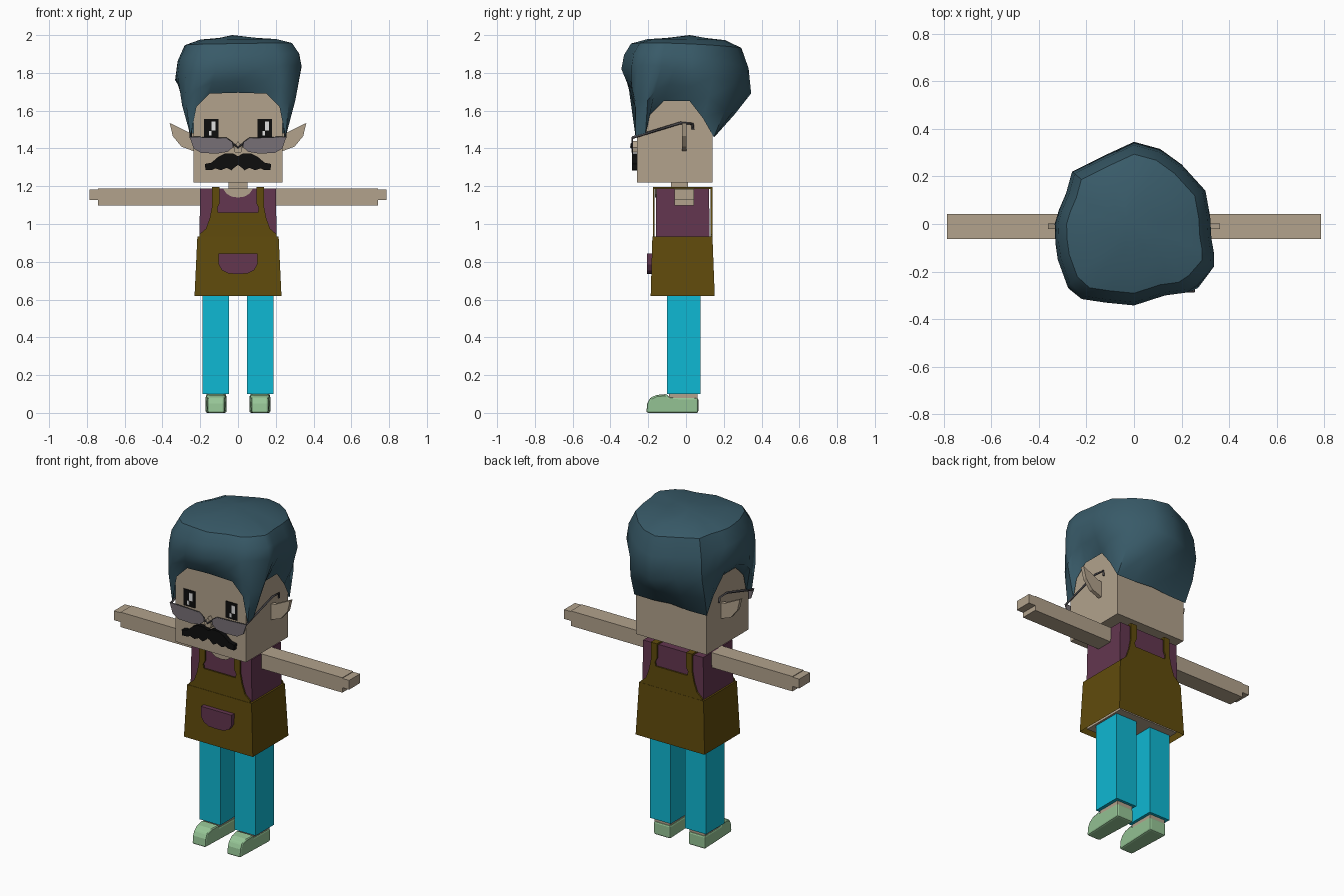
import bpy, bmesh
from mathutils import Vector

cube = bpy.data.objects.get("Cube")
if cube:
    bpy.data.objects.remove(cube, do_unlink=True)


def material(name, *rgb):
    lin = [(c / 255 / 12.92) if c < 11 else ((c / 255 + 0.055) / 1.055) ** 2.4 for c in rgb]
    m = bpy.data.materials.new(name)
    m.use_nodes = True
    m.diffuse_color = (*lin, 1)
    m.node_tree.nodes["Principled BSDF"].inputs["Base Color"].default_value = (*lin, 1)
    return m


SKIN = material("skin", 178, 162, 140)
HAIR = material("blue hair", 56, 90, 104)
SHIRT = material("plum shirt", 99, 54, 79)
APRON = material("brown apron", 96, 75, 12)
TROUSERS = material("cyan trousers", 15, 184, 211)
SHOES = material("pale green shoes", 150, 197, 150)
BLACK = material("black", 13, 13, 13)
WHITE = material("white", 225, 225, 225)
LENS = material("grey lens", 119, 112, 118)
FRAME = material("dark frame", 72, 70, 74)


def finish(bm, name, mat):
    bmesh.ops.recalc_face_normals(bm, faces=bm.faces[:])
    me = bpy.data.meshes.new(name)
    bm.to_mesh(me)
    bm.free()
    me.materials.append(mat)
    ob = bpy.data.objects.new(name, me)
    bpy.context.collection.objects.link(ob)
    return ob


def box(name, x, y, z, mat, top=None):
    """Box from (min, max) ranges; top optionally gives x and y ranges of the upper end."""
    bm = bmesh.new()
    bmesh.ops.create_cube(bm, size=1)
    for v in bm.verts:
        tx, ty = top if top and v.co.z > 0 else (x, y)
        v.co = (tx[v.co.x > 0], ty[v.co.y > 0], z[v.co.z > 0])
    return finish(bm, name, mat)


def prism(name, points, span, mat, axis="y"):
    """Outline extruded along y (points are x, z) or along x (points are y, z)."""
    bm = bmesh.new()
    a, b = span
    verts = [bm.verts.new((p, a, q) if axis == "y" else (a, p, q)) for p, q in points]
    face = bm.faces.new(verts)
    new = bmesh.ops.extrude_face_region(bm, geom=[face])["geom"]
    shift = Vector((0, b - a, 0) if axis == "y" else (b - a, 0, 0))
    bmesh.ops.translate(bm, vec=shift, verts=[g for g in new if isinstance(g, bmesh.types.BMVert)])
    return finish(bm, name, mat)


def mirrored(points):
    """Closes a half outline, running from the top to the bottom, across x = 0."""
    return points + [(-x, z) for x, z in reversed(points) if x > 0]


def tube(name, points, radius, mat):
    cu = bpy.data.curves.new(name, "CURVE")
    cu.dimensions = "3D"
    cu.bevel_depth = radius
    cu.bevel_resolution = 0
    cu.use_fill_caps = True
    sp = cu.splines.new("POLY")
    sp.points.add(len(points) - 1)
    for p, co in zip(sp.points, points):
        p.co = (*co, 1)
    cu.materials.append(mat)
    ob = bpy.data.objects.new(name, cu)
    bpy.context.collection.objects.link(ob)


def pair(x, s):
    return tuple(sorted((s * x[0], s * x[1])))


# Head, neck and torso
box("head", (-.235, .235), (-.26, .14), (1.22, 1.76), SKIN)
box("neck", (-.05, .05), (-.08, .01), (1.15, 1.23), SKIN)
box("torso", (-.205, .205), (-.16, .125), (.9, 1.187), SHIRT, ((-.2, .2), (-.157, .122)))
box("hips", (-.2, .2), (-.16, .125), (.635, .89), SKIN)
prism("neckline", mirrored([(.08, 1.188), (.06, 1.16), (.035, 1.145), (0, 1.14)]),
      (-.164, -.155), SKIN)

# Apron: open-bottomed skirt, front and back bibs, shoulder straps, pocket
skirt = box("apron_skirt", (-.23, .23), (-.187, .152), (.62, .935), APRON,
            ((-.215, .215), (-.178, .14)))
bm = bmesh.new()
bm.from_mesh(skirt.data)
bmesh.ops.delete(bm, geom=[f for f in bm.faces if f.normal.z < -.9], context="FACES")
bm.to_mesh(skirt.data)
bm.free()
bib = [(0, 1.06), (.105, 1.06), (.11, 1.085), (.097, 1.11), (.097, 1.197), (.138, 1.197),
       (.138, 1.09), (.15, 1.03), (.17, .975), (.205, .945), (.205, .925), (0, .925)]
prism("front_bib", mirrored(bib), (-.176, -.167), APRON)
prism("back_bib", mirrored(bib), (.13, .139), APRON)
prism("pocket", mirrored([(.102, .845), (.102, .785), (.085, .755), (.05, .738), (0, .735)]),
      (-.207, -.175), SHIRT)

# Face: mustache, nose and eyes
prism("mustache", mirrored([(0, 1.358), (.025, 1.373), (.07, 1.373), (.105, 1.355),
                            (.14, 1.325), (.175, 1.318), (.172, 1.285), (.135, 1.287),
                            (.12, 1.295), (.09, 1.285), (.06, 1.298), (.035, 1.284),
                            (.012, 1.305), (0, 1.312)]), (-.287, -.255), BLACK)
prism("nose", mirrored([(0, 1.44), (.022, 1.405), (.018, 1.38), (0, 1.378)]),
      (-.288, -.255), SKIN)
for side, x in (("right", -.18), ("left", .103)):
    box(side + "_eye", (x, x + .077), (-.264, -.255), (1.457, 1.557), BLACK)
    box(side + "_eye_glint", (x + .04, x + .062), (-.266, -.26), (1.495, 1.542), WHITE)
    box(side + "_eye_small_glint", (x + .026, x + .04), (-.266, -.26), (1.468, 1.492), WHITE)

# Glasses bridge
tube("glasses_bridge", [(-.025, -.288, 1.425), (0, -.291, 1.405), (.025, -.288, 1.425)], .005, FRAME)

# Paired parts
for side, s in (("left", 1), ("right", -1)):
    box(side + "_strap", pair((.097, .138), s), (-.176, .139), (1.185, 1.197), APRON)
    box(side + "_arm", pair((.195, .74), s), (-.062, .042), (1.097, 1.187), SKIN)
    box(side + "_hand", pair((.74, .785), s), (-.062, .042), (1.127, 1.183), SKIN)
    box(side + "_leg", pair((.048, .188), s), (-.1, .077), (.1, .66), TROUSERS)
    box(side + "_ankle", pair((.065, .168), s), (-.09, .06), (.07, .105), SKIN)

    shoe = prism(side + "_shoe", [(.065, 0), (.065, .08), (-.09, .083), (-.1, .1), (-.155, .095),
                                  (-.19, .08), (-.205, .05), (-.21, 0)],
                 pair((.06, .172), s), SHOES, "x")
    for v in shoe.data.vertices:
        if v.co.y < -.14:
            v.co.x = s * .116 + (v.co.x - s * .116) * .8
    bev = shoe.modifiers.new("soft edges", "BEVEL")
    bev.width = .012
    bev.segments = 2

    prism(side + "_ear", [(s * x, z) for x, z in ((.22, 1.48), (.26, 1.485), (.362, 1.535),
                                                  (.345, 1.465), (.3, 1.41), (.22, 1.38))],
          (-.02, .003), SKIN)

    lens = [(.255, 1.46), (.06, 1.453), (.03, 1.432), (.028, 1.405), (.055, 1.382),
            (.11, 1.373), (.195, 1.376), (.235, 1.4)]
    prism(side + "_lens", [(s * x, z) for x, z in lens], (-.287, -.281), LENS)
    tube(side + "_lens_rim", [(s * x, -.284, z) for x, z in lens[:4]], .004, FRAME)
    tube(side + "_temple", [(s * .25, -.284, 1.457), (s * .253, -.03, 1.535),
                            (s * .25, .035, 1.53), (s * .247, .037, 1.5)], .007, FRAME)

# Hair: lofted from the hairline on the head, out to a wide bulge, then over the crown
half = [(0, -.27, 1.695), (.15, -.27, 1.69), (.22, -.27, 1.62), (.252, -.267, 1.46),
        (.252, -.215, 1.47), (.25, -.19, 1.58), (.246, -.12, 1.65), (.246, .02, 1.65),
        (.246, .09, 1.56), (.242, .147, 1.46), (.12, .15, 1.46), (0, .15, 1.47)]
hairline = [Vector(p) for p in half] + [Vector((-x, y, z)) for x, y, z in half[-2:0:-1]]
bulge = [(0, -.342), (.13, -.3), (.22, -.288), (.27, -.255), (.335, -.18), (.337, -.13),
         (.325, -.06), (.32, .03), (.3, .14), (.2, .25), (.11, .315), (0, .345),
         (-.13, .285), (-.26, .22), (-.285, .13), (-.315, .06), (-.333, 0), (-.33, -.08),
         (-.32, -.15), (-.28, -.26), (-.22, -.315), (-.12, -.33)]
wide = [Vector((x, y, 1.82 - .13 * ((y + .34) / .69) ** 2 + .08 * x)) for x, y in bulge]
middle = [a.lerp(b, .5) + Vector((b.x, b.y, 0)) * .03 for a, b in zip(hairline, wide)]
rings = [hairline, middle, wide]
for scale, rise in ((.96, .45), (.85, .82), (.6, .96), (.3, 1)):
    rings.append([Vector((p.x * scale, p.y * scale, p.z + (1.985 - p.z) * rise)) for p in wide])
bm = bmesh.new()
loops = [[bm.verts.new(p) for p in ring] for ring in rings]
n = len(bulge)
for low, high in zip(loops, loops[1:]):
    for i in range(n):
        j = (i + 1) % n
        bm.faces.new((low[i], low[j], high[j], high[i]))
crown = bm.verts.new((-.03, .02, 2))
for i in range(n):
    bm.faces.new((loops[-1][i], loops[-1][(i + 1) % n], crown))
hair = finish(bm, "hair", HAIR)
bpy.ops.object.select_all(action="DESELECT")
hair.select_set(True)
bpy.context.view_layer.objects.active = hair
bpy.ops.object.shade_smooth_by_angle(angle=.7)
